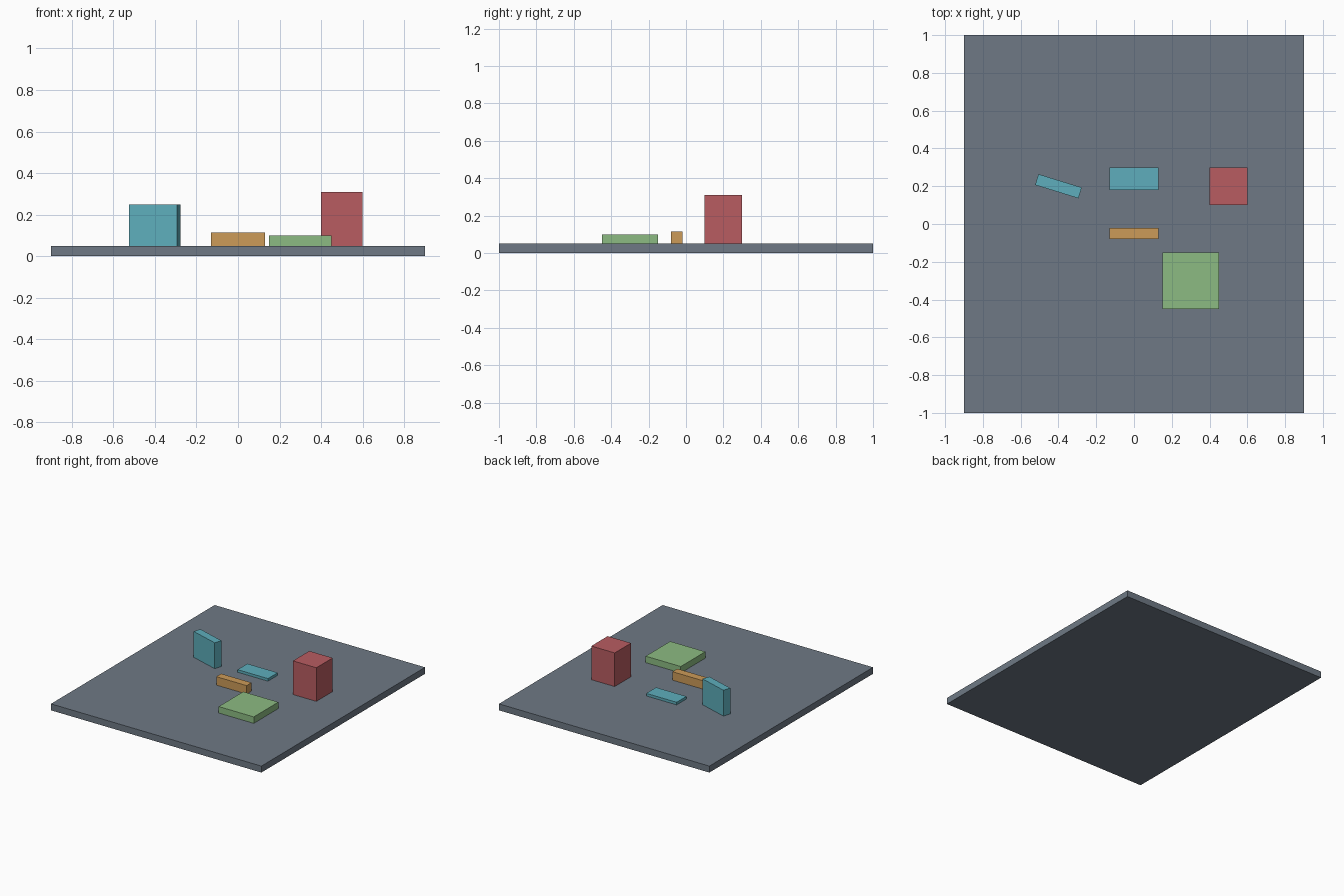
import bpy
import math

if "Cube" in bpy.data.objects:
    bpy.data.objects.remove(bpy.data.objects["Cube"])


def srgb(r, g, b):
    """Convert 0-255 screen values to linear colour."""
    def lin(c):
        c /= 255
        return c / 12.92 if c <= 0.04045 else ((c + 0.055) / 1.055) ** 2.4
    return (lin(r), lin(g), lin(b), 1.0)


def material(name, rgb):
    mat = bpy.data.materials.new(name)
    mat.diffuse_color = srgb(*rgb)
    mat.use_nodes = True
    mat.node_tree.nodes["Principled BSDF"].inputs["Base Color"].default_value = mat.diffuse_color
    return mat


slate = material("slate_grey", (110, 121, 133))
teal = material("teal_blue", (94, 174, 188))
red = material("muted_red", (184, 92, 97))
green = material("soft_green", (140, 187, 130))
orange = material("ochre_orange", (204, 155, 88))


def box(name, centre, size, base, mat, turn=0.0):
    """Box resting on height base, turned about the vertical axis."""
    bpy.ops.mesh.primitive_cube_add(
        size=1, location=(centre[0], centre[1], base + size[2] / 2),
        rotation=(0, 0, turn))
    obj = bpy.context.object
    obj.name = name
    obj.scale = size
    bpy.ops.object.transform_apply(location=False, rotation=False, scale=True)
    obj.data.materials.append(mat)
    return obj


TOP = 0.05

# Ground slab
box("ground_slab", (0, 0), (1.8, 2.0, TOP), 0, slate)

# Blocks standing on the slab
box("upright_panel", (-0.40, 0.20), (0.24, 0.06, 0.20), TOP, teal, -0.3)
box("flat_plate", (0, 0.24), (0.26, 0.12, 0.02), TOP, teal)
box("low_bar", (0, -0.05), (0.26, 0.06, 0.065), TOP, orange)
box("square_pad", (0.30, -0.30), (0.30, 0.30, 0.05), TOP, green)
box("tall_block", (0.50, 0.20), (0.20, 0.20, 0.26), TOP, red)
